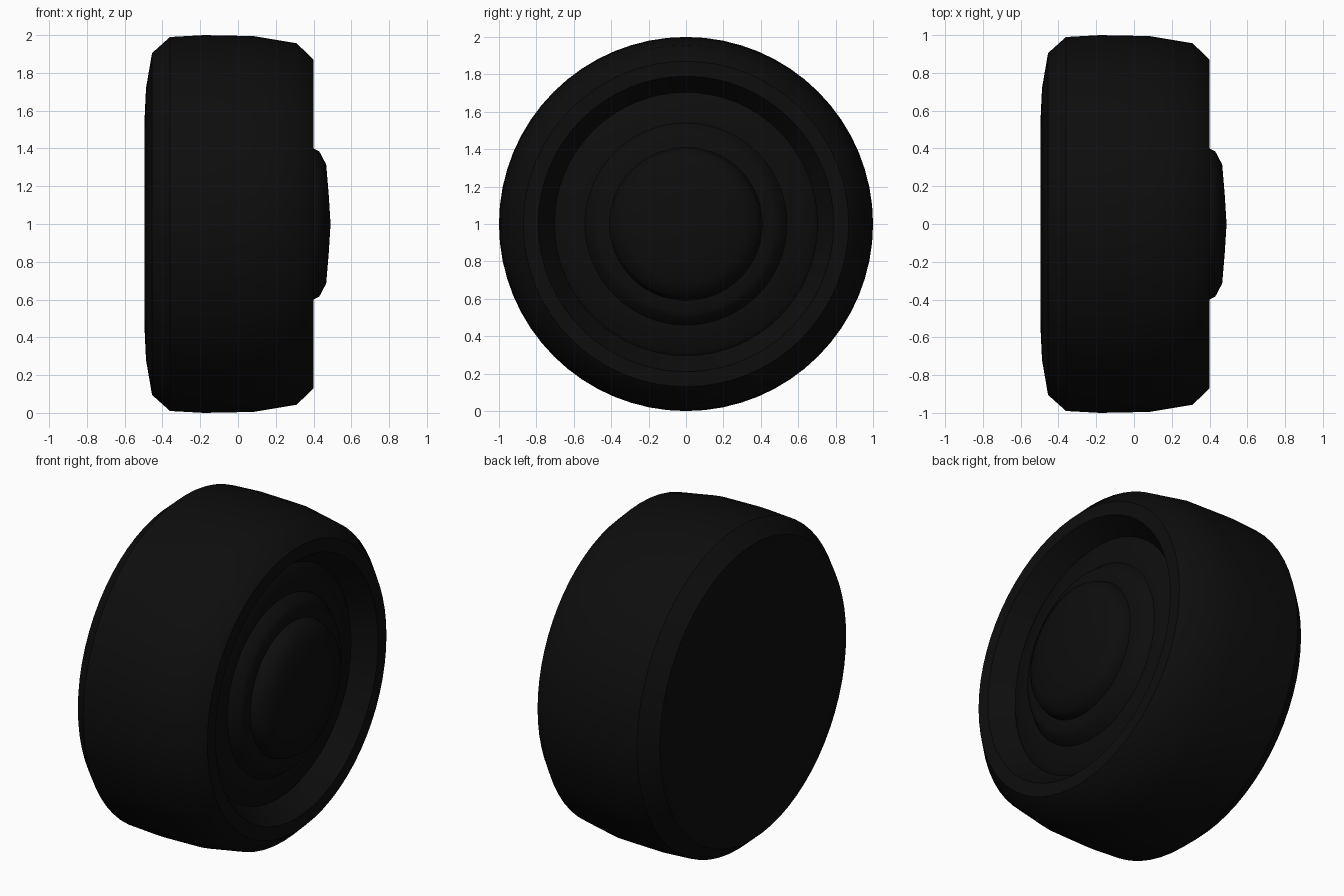
import bpy, bmesh, math
from mathutils import Matrix, Vector

cube = bpy.data.objects.get("Cube")
if cube:
    bpy.data.objects.remove(cube, do_unlink=True)

SEGMENTS = 64


def make_material(name, rgb):
    mat = bpy.data.materials.new(name)
    mat.use_nodes = True
    mat.diffuse_color = (*rgb, 1)
    bsdf = next(n for n in mat.node_tree.nodes if n.type == 'BSDF_PRINCIPLED')
    bsdf.inputs["Base Color"].default_value = (*rgb, 1)
    return mat


def lathe(name, profile, mat, smooth_angle):
    """Turn a profile of (x, radius) points around the axle."""
    bm = bmesh.new()
    verts = [bm.verts.new((x, 0, r)) for x, r in profile]
    edges = [bm.edges.new(pair) for pair in zip(verts, verts[1:])]
    bmesh.ops.spin(bm, geom=verts + edges, cent=(0, 0, 0), axis=(1, 0, 0),
                   angle=math.tau, steps=SEGMENTS, use_duplicate=False)
    bmesh.ops.remove_doubles(bm, verts=bm.verts, dist=0.0005)
    bmesh.ops.recalc_face_normals(bm, faces=bm.faces)
    # Open shells must face outward along the axle
    widest = max(bm.faces, key=lambda f: abs(f.normal.x) * f.calc_area())
    if name != "tyre" and widest.normal.x < 0:
        bmesh.ops.reverse_faces(bm, faces=bm.faces)
    bmesh.ops.transform(bm, matrix=Matrix.Translation(Vector((0, 0, 1))),
                        verts=bm.verts)
    mesh = bpy.data.meshes.new(name)
    bm.to_mesh(mesh)
    bm.free()
    mesh.materials.append(mat)
    obj = bpy.data.objects.new(name, mesh)
    bpy.context.collection.objects.link(obj)
    bpy.ops.object.select_all(action='DESELECT')
    obj.select_set(True)
    bpy.context.view_layer.objects.active = obj
    bpy.ops.object.shade_smooth_by_angle(angle=math.radians(smooth_angle))
    return obj


rubber = make_material("black rubber", (0.004, 0.004, 0.004))

# Tyre: closed back, rounded tread, front sidewall and core behind the rim
lathe("tyre", [(-0.495, 0), (-0.495, 0.55), (-0.487, 0.72), (-0.455, 0.905),
               (-0.36, 0.99), (-0.18, 1.0), (0.08, 0.995), (0.31, 0.957),
               (0.4, 0.87), (0.4, 0.79), (0.27, 0.7), (0.26, 0)], rubber, 35)

# Rim: dished ring with a raised step around the hub
lathe("rim", [(0.275, 0.705), (0.295, 0.68), (0.305, 0.54), (0.355, 0.5),
              (0.37, 0.47), (0.37, 0.38)], rubber, 35)

# Hub cap: low dome standing proud of the tyre
lathe("hub_cap", [(0.365, 0.41), (0.4, 0.4), (0.43, 0.385), (0.467, 0.315),
                  (0.48, 0.16), (0.49, 0)], rubber, 45)
